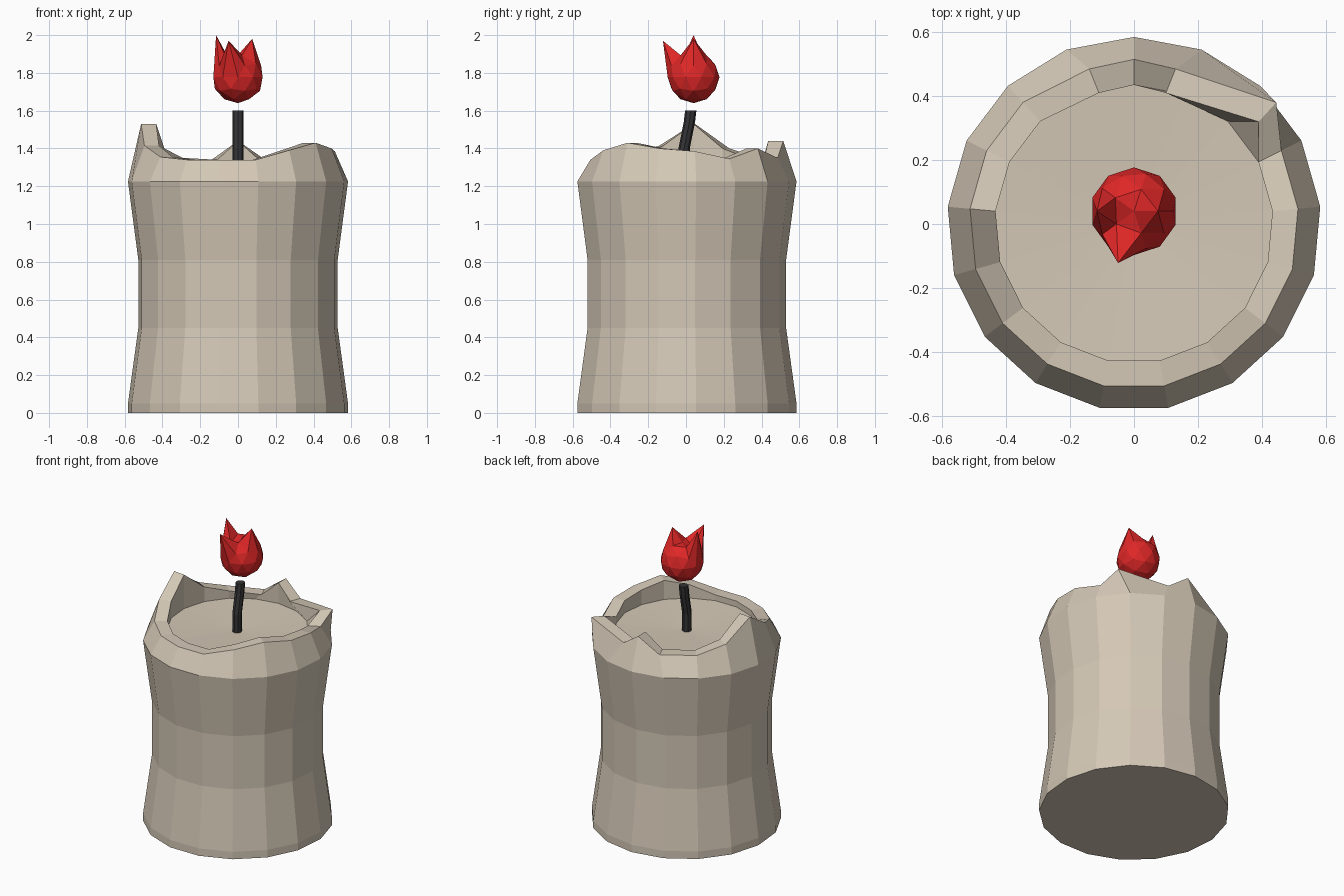
import bpy, bmesh
from math import sin, cos, pi, tau
from mathutils import Vector

if "Cube" in bpy.data.objects:
    bpy.data.objects.remove(bpy.data.objects["Cube"], do_unlink=True)


def material(name, color):
    mat = bpy.data.materials.new(name)
    mat.use_nodes = True
    mat.diffuse_color = (*color, 1)
    mat.node_tree.nodes["Principled BSDF"].inputs["Base Color"].default_value = (*color, 1)
    return mat


def finish(name, bm, mat):
    bmesh.ops.recalc_face_normals(bm, faces=bm.faces)
    mesh = bpy.data.meshes.new(name)
    bm.to_mesh(mesh)
    bm.free()
    mesh.materials.append(mat)
    obj = bpy.data.objects.new(name, mesh)
    bpy.context.collection.objects.link(obj)
    return obj


def circle(count, radius, z, y=0.0):
    """Ring of points, clockwise from the back."""
    return [Vector((radius * sin(tau * k / count), y + radius * cos(tau * k / count), z))
            for k in range(count)]


def loft(name, rings, mat, tip=None):
    """Skin stacked rings; close the end with a flat cap or a fan to the tip."""
    bm = bmesh.new()
    rows = [[bm.verts.new(p) for p in ring] for ring in rings]
    n = len(rows[0])
    for low, high in zip(rows, rows[1:]):
        for k in range(n):
            j = (k + 1) % n
            bm.faces.new((low[k], low[j], high[j], high[k]))
    bm.faces.new(rows[0])
    if tip is None:
        bm.faces.new(rows[-1])
    else:
        center = bm.verts.new(tip)
        for k in range(n):
            bm.faces.new((rows[-1][k], rows[-1][(k + 1) % n], center))
    return finish(name, bm, mat)


wax = material("cream wax", (0.66, 0.58, 0.47))
char = material("charred wick", (0.035, 0.035, 0.038))
fire = material("red flame", (0.74, 0.02, 0.02))

# Wax body: waisted outside, melted uneven rim, sunken pool
SIDES = 17
rim_heights = [1.44, 1.35, 1.40, 1.345, 1.385, 1.40, 1.43, 1.39, 1.34,
               1.34, 1.34, 1.355, 1.415, 1.53, 1.40, 1.35, 1.34]
rings = [circle(SIDES, r, z) for r, z in
         ((0.585, 0), (0.585, 0.05), (0.53, 0.45), (0.53, 0.81), (0.585, 1.225))]
rim_outer = circle(SIDES, 0.515, 0)
rim_inner = circle(SIDES, 0.435, 0)
# Rim corners that melted out of line: index -> outer xy, inner xy
slumped = {1: ((0.13, 0.485), (0.10, 0.41)),
           2: ((0.445, 0.38), (0.39, 0.32)),
           16: ((-0.14, 0.485), (-0.11, 0.41))}
for k, (outer, inner) in slumped.items():
    rim_outer[k].xy = outer
    rim_inner[k].xy = inner
for k, z in enumerate(rim_heights):
    rim_outer[k].z = rim_inner[k].z = z
rings += [rim_outer, rim_inner, circle(SIDES, 0.435, 1.30)]
loft("candle_body", rings, wax, tip=(0, 0, 1.28))

# Bent wick
loft("wick", [circle(8, 0.03, z, y) for y, z in
              ((-0.01, 1.27), (-0.01, 1.40), (0.018, 1.54), (0.025, 1.60))], char)

# Flame: faceted ball with a few upper corners drawn out into tongues
R = 0.137
middle = Vector((0, 0.04, 1.777))
bm = bmesh.new()
bmesh.ops.create_icosphere(bm, subdivisions=2, radius=R)
bmesh.ops.translate(bm, verts=bm.verts, vec=middle)
tongues = [((-0.116, 0.04, 1.85), (-0.116, 0.04, 2.0)),
           ((-0.036, -0.07, 1.85), (-0.05, -0.122, 1.97)),
           ((0.072, 0.04, 1.893), (0.075, 0.04, 1.98)),
           ((-0.058, 0.0, 1.893), (-0.055, 0.0, 1.86)),
           ((0, 0.04, 1.914), (0, 0.04, 1.895))]
picked = [(min(bm.verts, key=lambda v: (v.co - Vector(start)).length), end)
          for start, end in tongues]
for vert, end in picked:
    vert.co = end
finish("flame", bm, fire)
